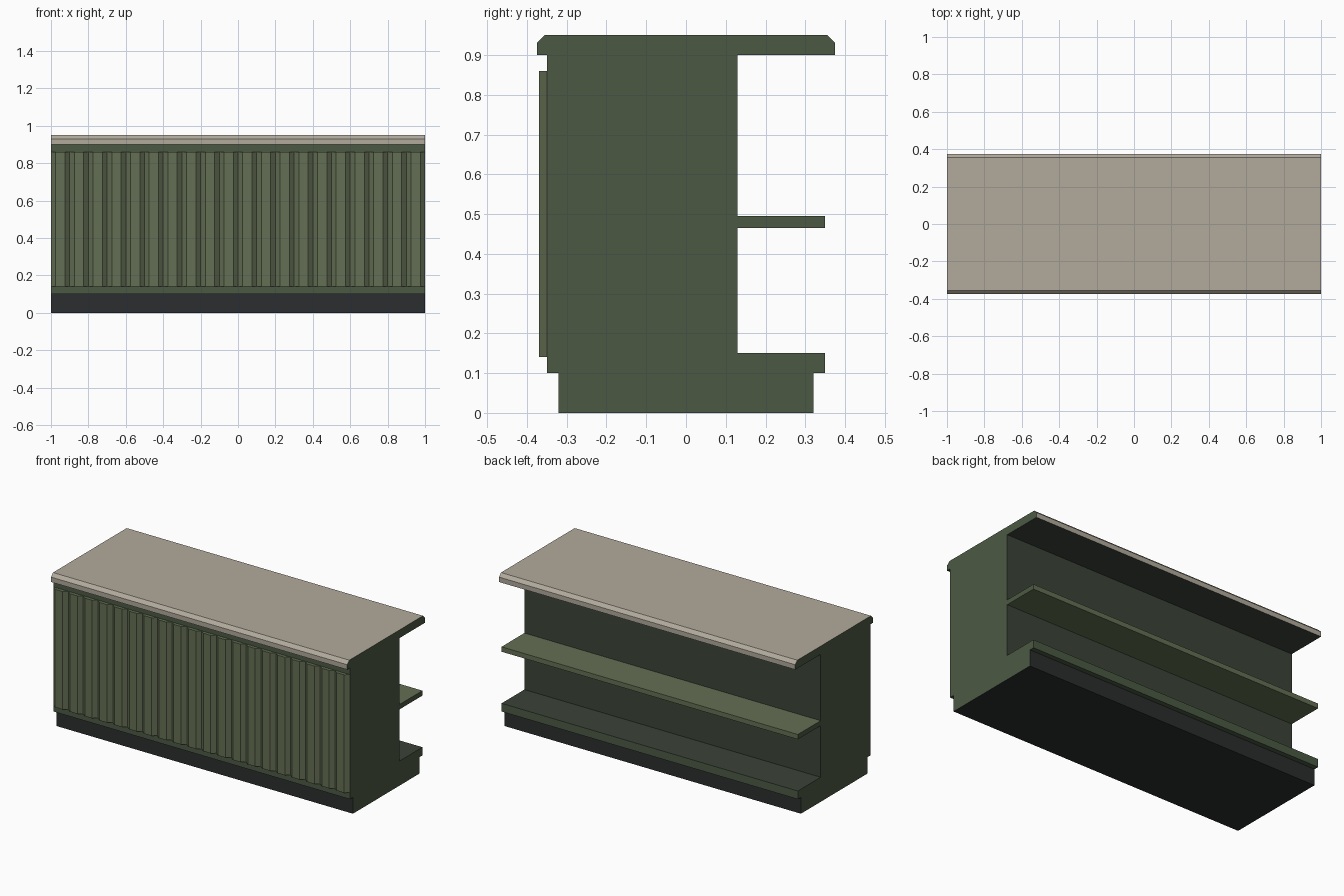
import bpy, bmesh

if "Cube" in bpy.data.objects:
    bpy.data.objects.remove(bpy.data.objects["Cube"])


def material(name, hex_rgb):
    m = bpy.data.materials.new(name)
    srgb = [int(hex_rgb[i:i + 2], 16) / 255 for i in (0, 2, 4)]
    lin = [c / 12.92 if c <= 0.04045 else ((c + 0.055) / 1.055) ** 2.4 for c in srgb]
    m.diffuse_color = (*lin, 1)
    m.use_nodes = True
    m.node_tree.nodes["Principled BSDF"].inputs["Base Color"].default_value = m.diffuse_color
    return m


GREEN, PANEL, INNER, STONE, DARK = range(5)
MATS = [material("green_paint", "4B5943"), material("light_green_paint", "646F54"),
        material("inner_green", "3B4338"), material("stone_top", "B2AA9C"),
        material("dark_plinth", "2B2D2E")]


def add_prism(bm, profile, t0, t1, mats, cap, place):
    """Extrude a counter-clockwise profile from t0 to t1; one material per edge, None = hidden joint."""
    lo = [bm.verts.new(place(t0, u, v)) for u, v in profile]
    hi = [bm.verts.new(place(t1, u, v)) for u, v in profile]
    for face in (bm.faces.new(hi), bm.faces.new(lo[::-1])):
        face.material_index = cap
    n = len(profile)
    for i, mat in enumerate(mats):
        if mat is not None:
            j = (i + 1) % n
            bm.faces.new((hi[i], lo[i], lo[j], hi[j])).material_index = mat


def finish(name, bm):
    mesh = bpy.data.meshes.new(name)
    bm.to_mesh(mesh)
    bm.free()
    for m in MATS:
        mesh.materials.append(m)
    obj = bpy.data.objects.new(name, mesh)
    bpy.context.collection.objects.link(obj)


def long_part(name, profile, mats):
    """Full-width part from a (y, z) profile, with green ends."""
    bm = bmesh.new()
    add_prism(bm, profile, -1, 1, mats, GREEN, lambda t, u, v: (t, u, v))
    finish(name, bm)


# Recessed plinth
long_part("plinth", [(-0.32, 0), (0.32, 0), (0.32, 0.1), (-0.32, 0.1)],
          [DARK, DARK, None, DARK])

# Cabinet body with bottom ledge at the back
long_part("cabinet_body",
          [(-0.35, 0.1), (-0.32, 0.1), (0.32, 0.1), (0.35, 0.1), (0.35, 0.15),
           (0.13, 0.15), (0.13, 0.465), (0.13, 0.495), (0.13, 0.9), (-0.35, 0.9)],
          [GREEN, None, GREEN, GREEN, INNER, INNER, None, INNER, None, GREEN])

# Open rear shelf
long_part("rear_shelf", [(0.13, 0.465), (0.35, 0.465), (0.35, 0.495), (0.13, 0.495)],
          [PANEL, PANEL, PANEL, None])

# Countertop with chamfered long edges
long_part("countertop",
          [(-0.375, 0.9), (-0.35, 0.9), (0.13, 0.9), (0.375, 0.9), (0.375, 0.93),
           (0.355, 0.95), (-0.355, 0.95), (-0.375, 0.93)],
          [INNER, None, INNER, STONE, STONE, STONE, STONE, STONE])

# Front cladding: bevelled staves meeting in V grooves
bm = bmesh.new()
for i in range(20):
    x = -1 + 0.1 * i
    stave = [(x, -0.35), (x + 0.025, -0.37), (x + 0.075, -0.37), (x + 0.1, -0.35)]
    add_prism(bm, stave, 0.14, 0.86, [PANEL, PANEL, PANEL, None], PANEL,
              lambda t, u, v: (u, v, t))
finish("front_staves", bm)
